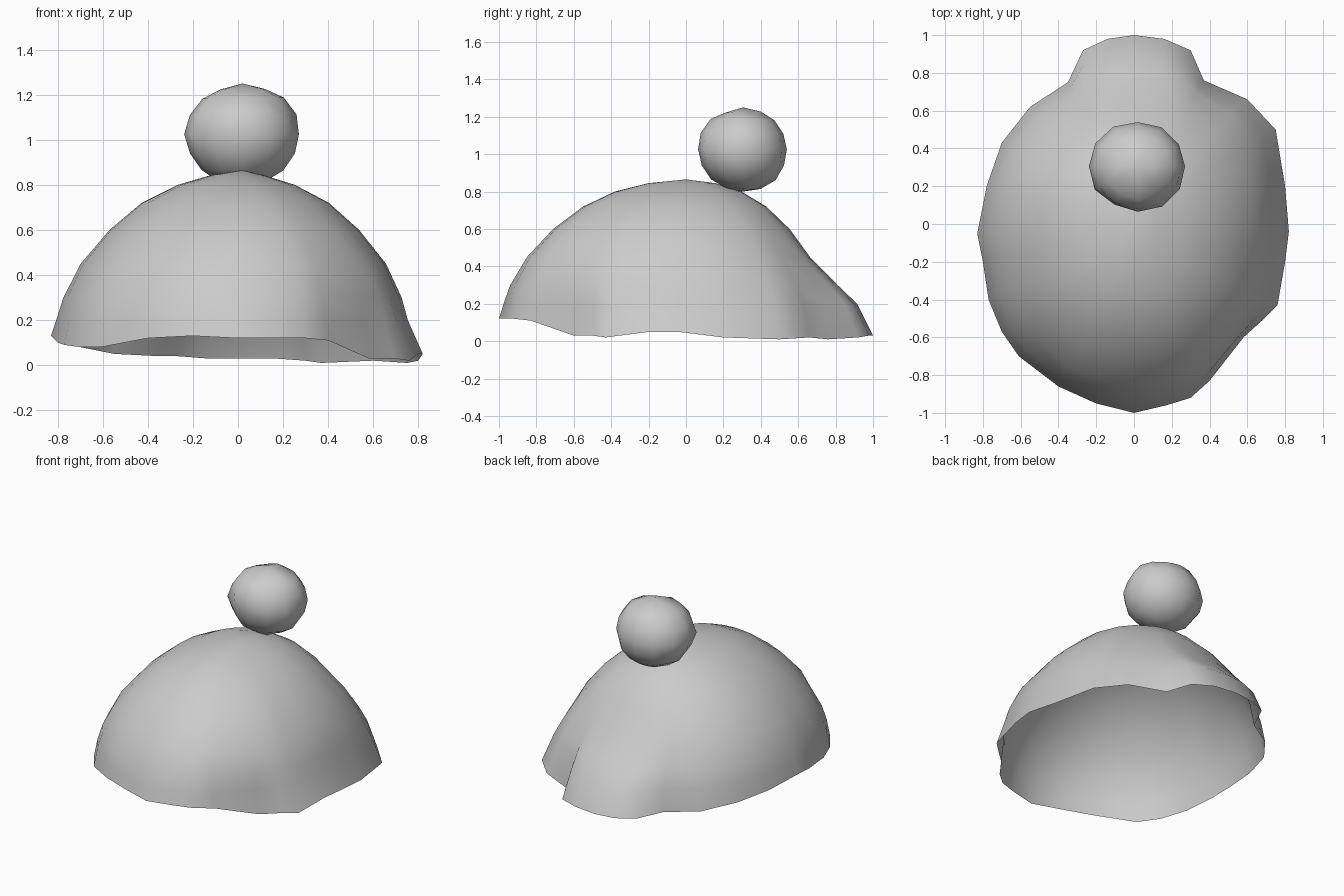
import bpy, bmesh, math, random
from mathutils import Vector

cube = bpy.data.objects.get("Cube")
if cube:
    bpy.data.objects.remove(cube, do_unlink=True)
random.seed(4)

grey = bpy.data.materials.new("light grey")
grey.use_nodes = True
GREY = (0.6, 0.6, 0.6, 1)
grey.diffuse_color = GREY
grey.node_tree.nodes["Principled BSDF"].inputs["Base Color"].default_value = GREY


def finish(bm, name, angle):
    """Turn a bmesh into a smooth shaded object."""
    bmesh.ops.recalc_face_normals(bm, faces=bm.faces)
    mesh = bpy.data.meshes.new(name)
    bm.to_mesh(mesh)
    bm.free()
    mesh.materials.append(grey)
    obj = bpy.data.objects.new(name, mesh)
    bpy.context.collection.objects.link(obj)
    bpy.ops.object.select_all(action="DESELECT")
    obj.select_set(True)
    bpy.context.view_layer.objects.active = obj
    bpy.ops.object.shade_smooth_by_angle(angle=math.radians(angle))
    return obj


# Uneven hairline, counter-clockwise from the left side, with the nape flap at the back
RIM = [(.82, -.04, .05), (.8, .2, .02), (.75, .5, .01), (.6, .66, .02),
       (.37, .76, .01), (.3, .92, .02), (.16, .98, .03), (0, 1, .03),
       (-.14, .98, .03), (-.27, .92, .04), (-.35, .75, .04), (-.55, .62, .05),
       (-.7, .43, .08), (-.78, .2, .1), (-.83, -.05, .13), (-.8, -.2, .1),
       (-.77, -.4, .09), (-.7, -.57, .08), (-.61, -.7, .08), (-.4, -.86, .12),
       (-.2, -.95, .13), (0, -1, .12), (.17, -.96, .12), (.3, -.92, .12),
       (.4, -.83, .11), (.58, -.6, .03), (.69, -.5, .03), (.76, -.43, .02),
       (.8, -.2, .05)]
# Each level: height, share of the rim radius, sideways squeeze, flap reach, roundness
LEVELS = [(.845, .2, .7, 0, 1), (.8, .38, .86, 0, 1), (.72, .55, .95, 0, 1),
          (.6, .71, .98, 0, 1), (.45, .85, 1, 0, .85), (.3, .94, 1, .35, .55),
          (.2, .975, 1, .7, .25)]
NAPE = .78


def rounded(x, y):
    """Project a rim point onto the even oval of the skull."""
    depth, power = (NAPE, 2.05) if y > 0 else (1, 2.15)
    size = (abs(x) / .82) ** power + (abs(y) / depth) ** power
    return Vector((x, y)) / size ** (1 / power)


# Hair cap: an open dome lofted from the crown down to the hairline
bm = bmesh.new()
crown = bm.verts.new((.02, 0, .865))
rings = []
for z, share, squeeze, flap, roundness in LEVELS:
    ring = []
    for x, y, _ in RIM:
        base = Vector((x, min(y, NAPE))).lerp(rounded(x, min(y, NAPE)), roundness) * share
        base.x *= squeeze * (1 - .07 * max(0, x))
        base.y += max(0, y - NAPE) * flap
        ring.append(bm.verts.new((base.x, base.y, z)))
    rings.append(ring)
rings.append([bm.verts.new(p) for p in RIM])
count = len(RIM)
for i in range(count):
    j = (i + 1) % count
    bm.faces.new((crown, rings[0][i], rings[0][j]))
    for upper, lower in zip(rings, rings[1:]):
        bm.faces.new((upper[i], lower[i], lower[j], upper[j]))
cap = finish(bm, "hair_cap", 60)
# an open dome: make sure the outside faces point up
if cap.data.polygons[0].normal.z < 0:
    cap.data.flip_normals()

# Hair bun: a slightly lumpy ball with a puckered top
bm = bmesh.new()
bmesh.ops.create_uvsphere(bm, u_segments=12, v_segments=8, radius=1)
for v in bm.verts:
    if abs(v.co.z) < .99:
        v.co *= random.uniform(.97, 1.03)
    if .8 < v.co.z < .99:
        v.co.z -= .05
    v.co = Vector((.02 + v.co.x * .255, .305 + v.co.y * .24, 1.025 + v.co.z * .225))
finish(bm, "hair_bun", 60)
